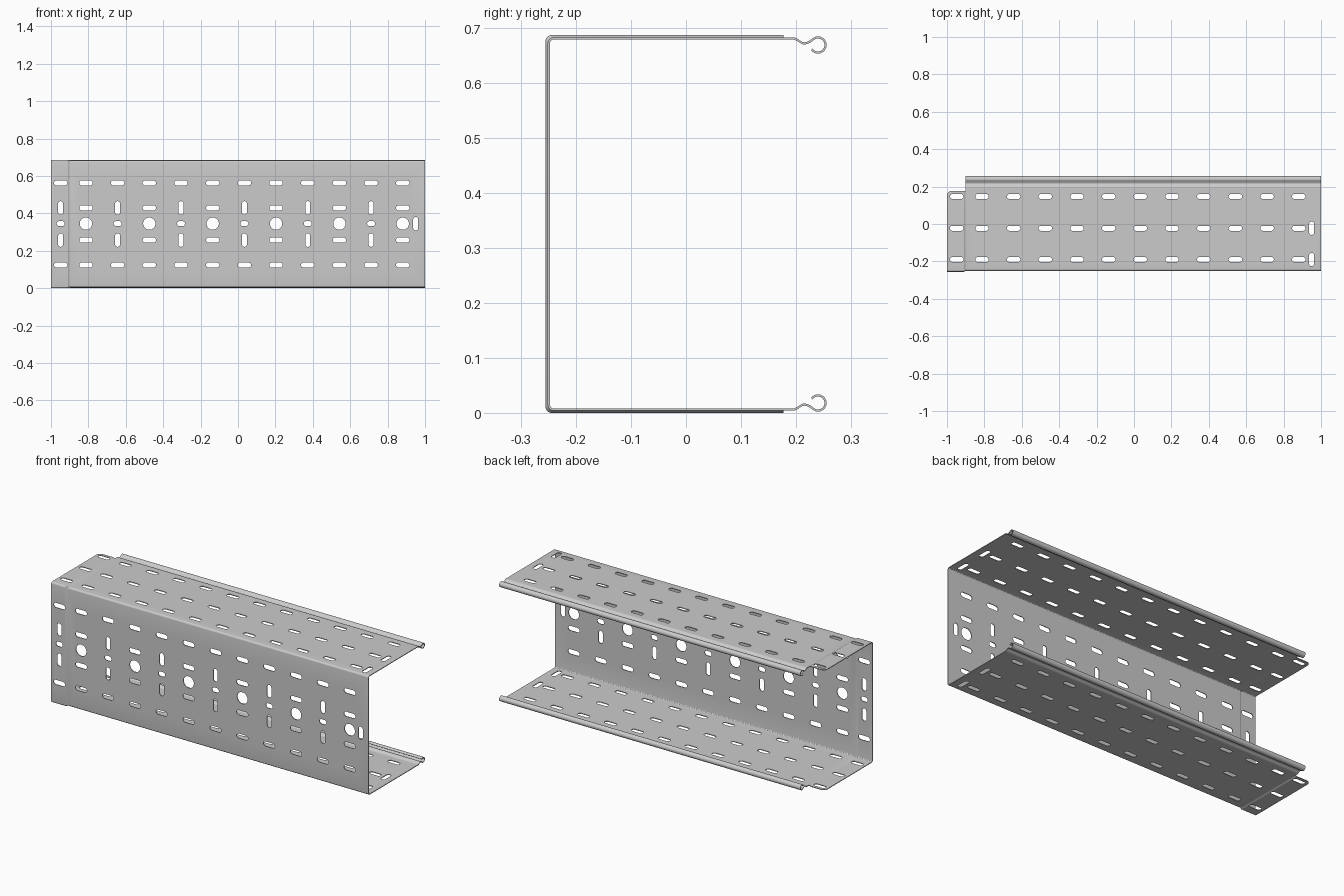
import bpy, bmesh
from math import sin, cos, pi, radians
from mathutils import Vector

if "Cube" in bpy.data.objects:
    bpy.data.objects.remove(bpy.data.objects["Cube"])

T = 0.004                 # sheet thickness
MID = 0.3435              # mid height of the tray
W, H = 0.2495, 0.3375     # sheet centreline: web distance, flange half height


def half_path(grow, end, curl):
    """Centreline (y, height above mid) from the web to the free edge."""
    w, h, r = W + grow, H + grow, 0.009
    pts = []
    for i in range(6):                      # rounded bend
        a = pi - i * pi / 10
        pts.append((-w + r + r * cos(a), h - r + r * sin(a)))
    if not curl:
        return pts + [(end, h)]
    pts.append((0.19, h))
    for i in range(8):                      # dip before the rolled edge
        t = i / 8
        pts.append((0.195 + 0.02 * t, h - 0.009 * (1 - cos(pi * t)) / 2))
    cy, ch, cr = 0.24, 0.3255, 0.0137
    a0 = radians(130)
    p0, p1 = Vector((0.215, h - 0.009)), Vector((0.222, h - 0.009))
    p2 = Vector((cy + cr * cos(a0), ch + cr * sin(a0)))
    for i in range(5):
        t = i / 5
        pts.append(tuple(p0 * (1 - t) ** 2 + p1 * 2 * t * (1 - t) + p2 * t * t))
    for i in range(29):                     # rolled edge
        a = a0 - radians(275) * i / 28
        pts.append((cy + cr * cos(a), ch + cr * sin(a)))
    return pts


def section(grow, end=0.177, curl=False):
    """Closed sheet cross-section, mirrored about the mid height."""
    half = half_path(grow, end, curl)
    path = [Vector((y, -h)) for y, h in reversed(half)] + [Vector(p) for p in half]
    a, b = [], []
    for i, p in enumerate(path):
        d0 = (p - path[max(i - 1, 0)]).normalized()
        d1 = (path[min(i + 1, len(path) - 1)] - p).normalized()
        d = (d0 + d1).normalized()
        n = Vector((-d.y, d.x)) * T / 2
        a.append(p + n)
        b.append(p - n)
    return a + b[::-1]


def loft(name, stations):
    """Sheet solid through (x, section) stations."""
    bm = bmesh.new()
    rings = [[bm.verts.new((x, p.x, p.y + MID)) for p in s] for x, s in stations]
    n = len(rings[0])
    for r, s in zip(rings, rings[1:]):
        for i in range(n):
            j = (i + 1) % n
            bm.faces.new((r[i], r[j], s[j], s[i]))
    for r in (rings[0], rings[-1]):
        for i in range(n // 2 - 1):
            bm.faces.new((r[i], r[i + 1], r[n - 2 - i], r[n - 1 - i]))
    return finish(name, bm)


def finish(name, bm):
    bmesh.ops.recalc_face_normals(bm, faces=bm.faces)
    me = bpy.data.meshes.new(name)
    bm.to_mesh(me)
    bm.free()
    ob = bpy.data.objects.new(name, me)
    bpy.context.collection.objects.link(ob)
    return ob


# Sheet parts: main channel and the stepped-out coupling end
channel = loft("tray_channel", [(x, section(0, curl=True)) for x in (-0.9, 1.0)])
R = 0.025
stations = [(-1 + R * (1 - cos(i * pi / 12)), section(T, 0.177 - R + R * sin(i * pi / 12)))
            for i in range(7)]
stations += [(-0.908, section(T)), (-0.9, section(0))]
coupling = loft("coupling_end", stations)

# Perforation cutters
cut = bmesh.new()
L, S = 0.072, 0.027       # slot length and width


def slot(u, v, lu, lv, web):
    """Rounded slot through the web (u=x, v=z) or both flanges (u=x, v=y)."""
    r = min(lu, lv) / 2
    ring = []
    k = 24 if lu == lv else 16
    for i in range(k):
        a = 2 * pi * (i + 0.5) / k
        su, sv = (1 if cos(a) > 0 else -1), (1 if sin(a) > 0 else -1)
        ring.append((u + r * cos(a) + su * (lu / 2 - r), v + r * sin(a) + sv * (lv / 2 - r)))
    spans = [(-0.28, -0.235)] if web else [(-0.03, 0.03), (0.657, 0.717)]
    for lo, hi in spans:
        lay = [[cut.verts.new((p, d, q) if web else (p, q, d)) for p, q in ring]
               for d in (lo, hi)]
        for i in range(k):
            j = (i + 1) % k
            cut.faces.new((lay[0][i], lay[0][j], lay[1][j], lay[1][i]))
        cut.faces.new(lay[0])
        cut.faces.new(lay[1])


columns = [(-0.948, False)] + [(-0.813 + 0.1694 * i, i % 2 == 0) for i in range(11)]
for x, wide in columns:
    for s in (-1, 1):
        slot(x, MID + s * 0.2195, L, S, True)
        slot(x, MID + s * 0.086, *((L, S) if wide else (S, L)), True)
    slot(x, MID + 0.002, *((0.066, 0.066) if wide else (0.043, S)), True)
    for y in (0.147, -0.023, -0.19):
        slot(x, y, L, S, False)
slot(0.95, MID + 0.002, S, L, True)
for y in (-0.023, -0.19):
    slot(0.95, y, S, L, False)
cutter = finish("slot_cutter", cut)
cutter.hide_render = True

# Punch the slots, then shade
for ob in (channel, coupling):
    m = ob.modifiers.new("slots", 'BOOLEAN')
    m.operation, m.solver, m.object = 'DIFFERENCE', 'EXACT', cutter
    bpy.ops.object.select_all(action='DESELECT')
    ob.select_set(True)
    bpy.context.view_layer.objects.active = ob
    bpy.ops.object.modifier_apply(modifier=m.name)
    bpy.ops.object.shade_smooth_by_angle(angle=radians(17))
bpy.data.objects.remove(cutter)
